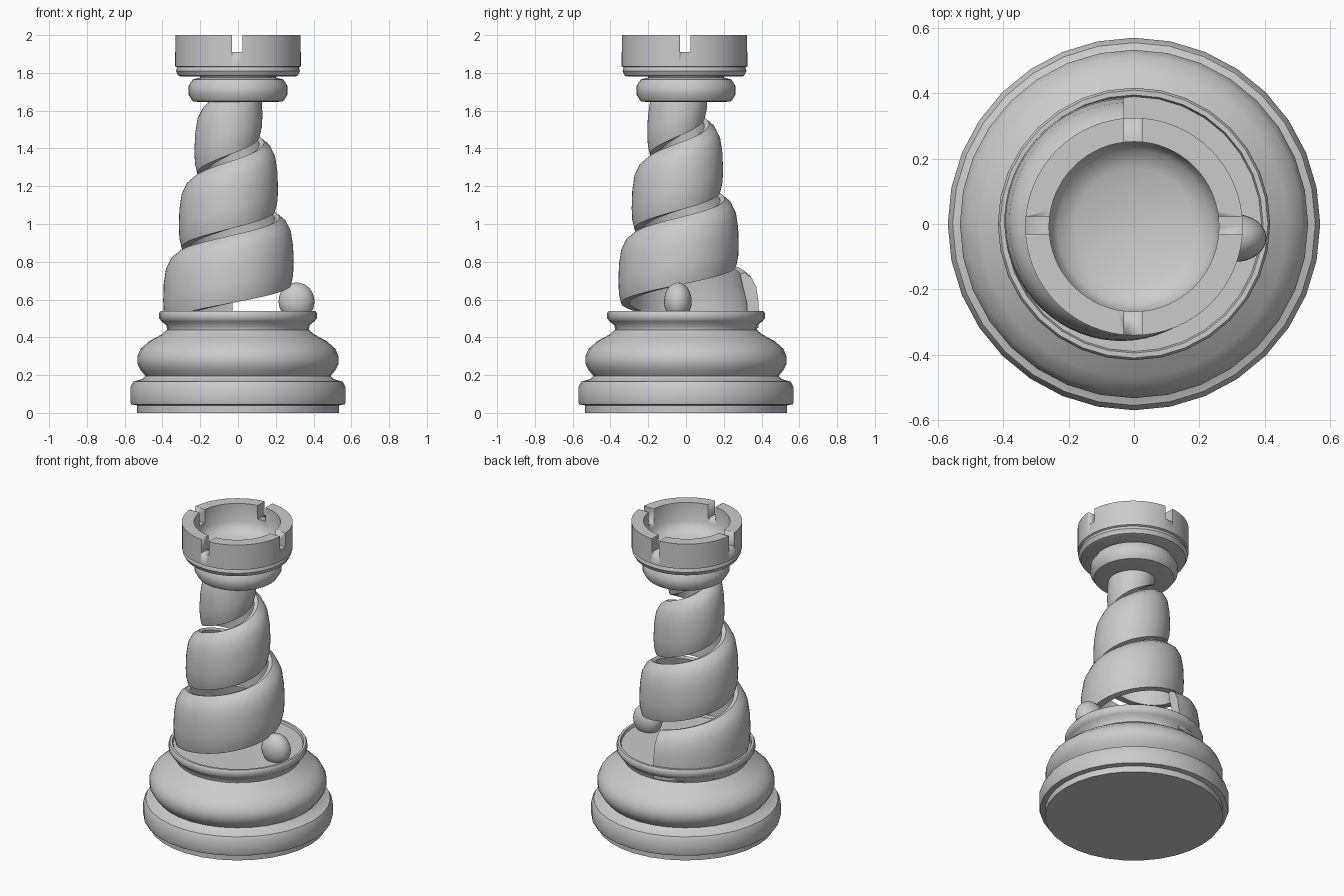
import bpy, bmesh
from math import sin, cos, pi, radians
from mathutils import Matrix

if "Cube" in bpy.data.objects:
    bpy.data.objects.remove(bpy.data.objects["Cube"], do_unlink=True)

grey = bpy.data.materials.new("plain_grey")
grey.use_nodes = True
grey.diffuse_color = (0.6, 0.6, 0.6, 1)
grey.node_tree.nodes["Principled BSDF"].inputs["Base Color"].default_value = (0.6, 0.6, 0.6, 1)


def finish(name, bm, angle=40):
    """Turn a bmesh into a smooth-shaded object with the grey material."""
    bmesh.ops.remove_doubles(bm, verts=bm.verts, dist=1e-5)
    bmesh.ops.recalc_face_normals(bm, faces=bm.faces)
    mesh = bpy.data.meshes.new(name)
    bm.to_mesh(mesh)
    bm.free()
    mesh.materials.append(grey)
    obj = bpy.data.objects.new(name, mesh)
    bpy.context.collection.objects.link(obj)
    bpy.ops.object.select_all(action="DESELECT")
    obj.select_set(True)
    bpy.context.view_layer.objects.active = obj
    bpy.ops.object.shade_smooth_by_angle(angle=radians(angle))
    return obj


def lathe(name, profile, sides, y=0, angle=40):
    """Spin a radius/height profile around the vertical axis."""
    bm = bmesh.new()
    verts = [bm.verts.new((r, 0, z)) for r, z in profile]
    edges = [bm.edges.new(pair) for pair in zip(verts, verts[1:])]
    bmesh.ops.spin(bm, geom=verts + edges, cent=(0, 0, 0), axis=(0, 0, 1),
                   angle=2 * pi, steps=sides, use_duplicate=False)
    bmesh.ops.translate(bm, verts=bm.verts, vec=(0, y, 0))
    return finish(name, bm, angle)


# Stepped base with a shallow dish on top
lathe("base", [(0, 0), (.535, 0), (.535, .04), (.565, .045), (.57, .06), (.57, .135),
               (.555, .165), (.51, .178), (.49, .195), (.515, .225), (.533, .26),
               (.533, .3), (.515, .34), (.47, .38), (.405, .415), (.375, .44),
               (.38, .465), (.405, .485), (.417, .5), (.417, .53), (.41, .54),
               (.395, .54), (.39, .525), (0, .525)], 32)

# Collar below the crown
lathe("collar", [(0, 1.645), (.2, 1.645), (.24, 1.65), (.262, 1.685), (.262, 1.73),
                 (.24, 1.765), (.2, 1.775), (.2, 1.79), (0, 1.79)], 48)

# Hollow crown
crown = lathe("crown", [(0, 1.78), (.3, 1.78), (.315, 1.785), (.328, 1.81), (.322, 1.83),
                        (.333, 1.835), (.333, 2), (.26, 2), (.26, 1.88), (.235, 1.835),
                        (.18, 1.81), (0, 1.795)], 64, y=-.008)

# Four notches cut through the crown wall
bm = bmesh.new()
for size in ((.055, 1, .2), (1, .055, .2)):
    bmesh.ops.create_cube(bm, size=1, matrix=Matrix.Translation((-.003, -.004, 2.01))
                          @ Matrix.Diagonal((*size, 1)))
cutter = finish("notch_cutter", bm)
cutter.hide_render = True
cutter.hide_viewport = True
notch = crown.modifiers.new("notches", "BOOLEAN")
notch.operation = "DIFFERENCE"
notch.solver = "EXACT"
notch.use_self = True
notch.object = cutter

# Tapering ribbon that winds up from base to collar
section = [(-.015, 0), (-.003, .05), (0, .11), (-.003, .2), (-.015, .28), (-.04, .33),
           (-.075, .358), (-.1, .35), (-.09, .3), (-.065, .2), (-.06, .1), (-.06, 0)]
bm = bmesh.new()
rings = []
turns, steps = 3.2, 64
for i in range(int(turns * steps) + 1):
    t = i / steps
    a = pi / 2 + 2 * pi * t
    ring = []
    for dr, dz in section:
        r = .387 - .083 * t + dr
        z = min(max(.385 + .395 * t + dz, .45), 1.72)
        ring.append(bm.verts.new((r * cos(a) - .03, r * sin(a) - .025 * min(1, t), z)))
    rings.append(ring)
n = len(section)
for low, high in zip(rings, rings[1:]):
    for j in range(n):
        k = (j + 1) % n
        bm.faces.new((low[j], low[k], high[k], high[j]))
bm.faces.new(rings[0])
bm.faces.new(rings[-1])
finish("spiral_ribbon", bm, 50)

# Small rounded knob resting in the dish
bm = bmesh.new()
bmesh.ops.create_uvsphere(bm, u_segments=32, v_segments=16, radius=1,
                          matrix=Matrix.Translation((.31, -.043, .59))
                          @ Matrix.Diagonal((.095, .073, .1, 1)))
finish("knob", bm)
